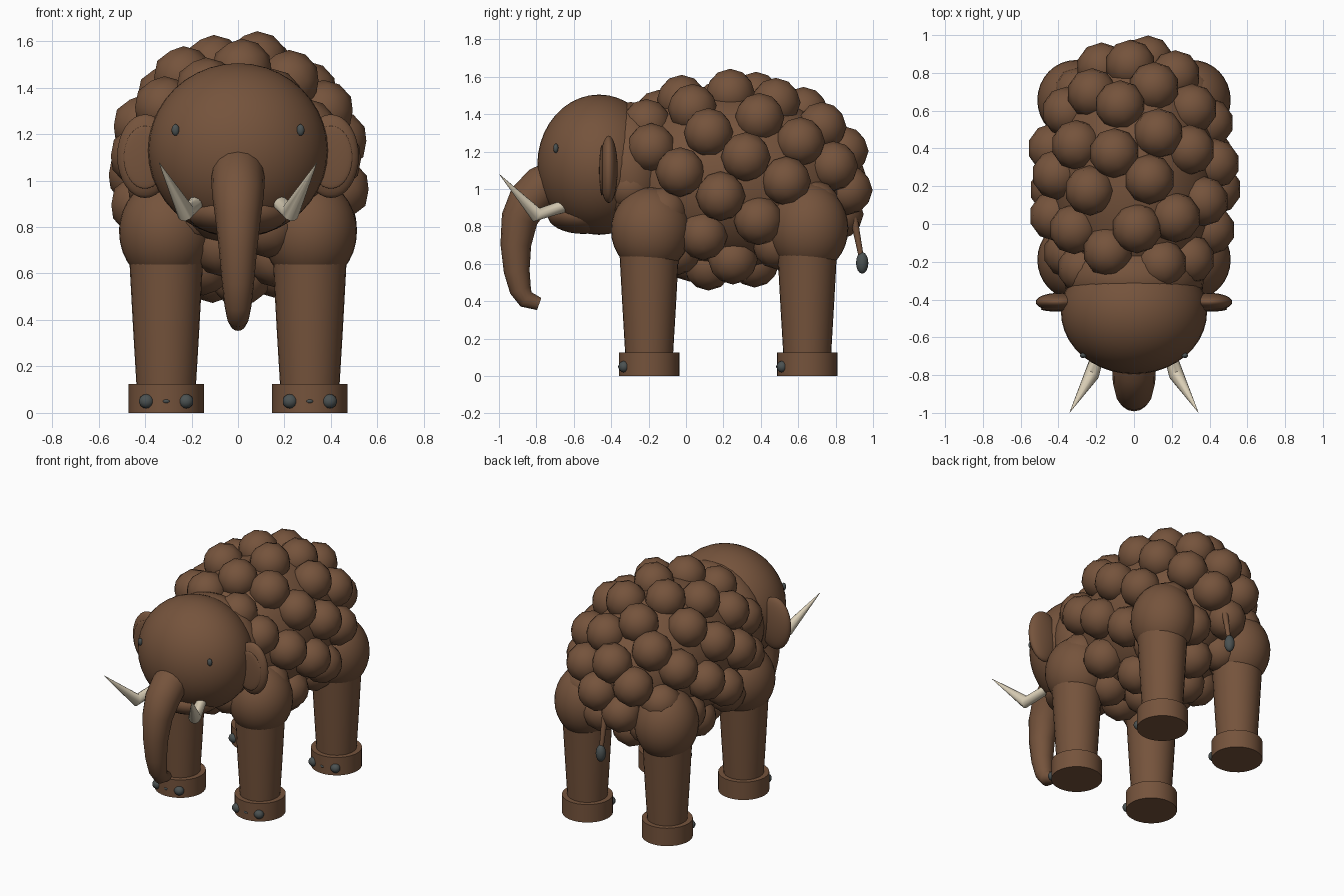
import bpy, bmesh, math
from mathutils import Matrix, Vector

if "Cube" in bpy.data.objects:
    bpy.data.objects.remove(bpy.data.objects["Cube"])


def material(name, rgb):
    m = bpy.data.materials.new(name)
    m.diffuse_color = (*rgb, 1)
    m.use_nodes = True
    m.node_tree.nodes["Principled BSDF"].inputs["Base Color"].default_value = m.diffuse_color
    return m


BROWN = material("brown_hide", (0.178, 0.087, 0.045))
IVORY = material("ivory", (0.70, 0.62, 0.47))
GREY = material("dark_grey", (0.07, 0.083, 0.083))


def finish(name, bm, mat, angle=50):
    bmesh.ops.recalc_face_normals(bm, faces=bm.faces)
    me = bpy.data.meshes.new(name)
    bm.to_mesh(me)
    bm.free()
    ob = bpy.data.objects.new(name, me)
    bpy.context.collection.objects.link(ob)
    me.materials.append(mat)
    bpy.ops.object.select_all(action='DESELECT')
    bpy.context.view_layer.objects.active = ob
    ob.select_set(True)
    bpy.ops.object.shade_smooth_by_angle(angle=math.radians(angle))
    return ob


def ellipsoid(name, loc, radii, mat=BROWN, seg=32):
    bm = bmesh.new()
    m = Matrix.Translation(loc) @ Matrix.Diagonal((*radii, 1))
    bmesh.ops.create_uvsphere(bm, u_segments=seg, v_segments=seg // 2, radius=1, matrix=m)
    return finish(name, bm, mat)


def tube(name, path, mat=BROWN, seg=16, angle=50):
    """Skin rings along a path of (x, y, z, radius) points."""
    bm = bmesh.new()
    pts = [Vector(p[:3]) for p in path]
    rings = []
    for i, p in enumerate(pts):
        d = (pts[min(i + 1, len(pts) - 1)] - pts[max(i - 1, 0)]).normalized()
        up = d.cross(Vector((1, 0, 0))).normalized()
        side = up.cross(d)
        ring = []
        for k in range(seg):
            a = math.tau * k / seg
            ring.append(bm.verts.new(p + path[i][3] * (side * math.cos(a) + up * math.sin(a))))
        rings.append(ring)
    for r, s in zip(rings, rings[1:]):
        for k in range(seg):
            j = (k + 1) % seg
            bm.faces.new((r[k], r[j], s[j], s[k]))
    bm.faces.new(rings[0])
    bm.faces.new(rings[-1])
    return finish(name, bm, mat, angle)


# Body core and woolly lumps spread over it in a golden-angle spiral
CENTRE, RADII = Vector((0, 0.237, 1.05)), Vector((0.445, 0.642, 0.468))
ellipsoid("body", CENTRE, RADII)
COUNT = 58
bm = bmesh.new()
for i in range(COUNT):
    z = 1 - (2 * i + 1) / COUNT
    r = math.sqrt(1 - z * z)
    a = i * math.pi * (3 - math.sqrt(5))
    p = CENTRE + Vector((RADII.x * r * math.cos(a), RADII.y * r * math.sin(a), RADII.z * z))
    if p.y > -0.31:      # skip lumps buried in the neck
        bmesh.ops.create_icosphere(bm, subdivisions=2, radius=0.133, matrix=Matrix.Translation(p))
finish("wool_lumps", bm, BROWN)

# Neck, head and lower jaw
ellipsoid("neck", (0, -0.295, 1.095), (0.37, 0.24, 0.37))
ellipsoid("head", (0, -0.465, 1.13), (0.387, 0.33, 0.375), seg=40)
ellipsoid("jaw", (0, -0.55, 0.86), (0.22, 0.19, 0.10))

# Trunk
tube("trunk", [(0, -0.70, 1.04, 0.115), (0, -0.77, 1.01, 0.115), (0, -0.84, 0.94, 0.112),
               (0, -0.89, 0.84, 0.098), (0, -0.91, 0.70, 0.082), (0, -0.905, 0.56, 0.069),
               (0, -0.885, 0.46, 0.058), (0, -0.855, 0.41, 0.048), (0, -0.785, 0.385, 0.034)])

# Face parts on both sides
for s, side in ((-1, "left"), (1, "right")):
    ellipsoid(f"ear_{side}", (s * 0.40, -0.413, 1.105), (0.12, 0.048, 0.18))
    ellipsoid(f"inner_ear_{side}", (s * 0.40, -0.45, 1.10), (0.093, 0.014, 0.135))
    ellipsoid(f"eye_{side}", (s * 0.269, -0.696, 1.218), (0.017, 0.014, 0.025), GREY, 16)
    tube(f"tusk_{side}", [(s * 0.18, -0.66, 0.905, 0.032), (s * 0.225, -0.80, 0.862, 0.04),
                          (s * 0.34, -0.997, 1.078, 0.001)], IVORY, 12, 40)

# Legs with shoulders, feet and toenails
for s, side in ((-1, "left"), (1, "right")):
    for y, end, h, rz in ((-0.197, "front", 0.78, 0.23), (0.648, "rear", 0.79, 0.24)):
        tag, x = f"{end}_{side}", s * 0.309
        ellipsoid(f"shoulder_{tag}", (x, y + 0.008, h), (0.203, 0.212, rz))
        tube(f"leg_{tag}", [(x, y, 0.10, 0.127), (x, y, 0.37, 0.143), (x, y, 0.70, 0.161)], seg=28)
        tube(f"foot_{tag}", [(x, y, 0, 0.162), (x, y, 0.125, 0.162)], seg=32)
        for k in (-1, 0, 1):
            radii = (0.033, 0.03, 0.031) if k else (0.021, 0.022, 0.012)
            ellipsoid(f"toenail_{tag}_{k + 2}", (x + k * 0.085, y - (0.134 if k else 0.145), 0.05),
                      radii, GREY, 14)

# Tail with tuft
tube("tail", [(0, 0.84, 0.98, 0.024), (0, 0.90, 0.83, 0.02), (0, 0.94, 0.62, 0.013)], seg=12)
ellipsoid("tail_tuft", (0, 0.942, 0.605), (0.033, 0.033, 0.058), GREY, 16)
